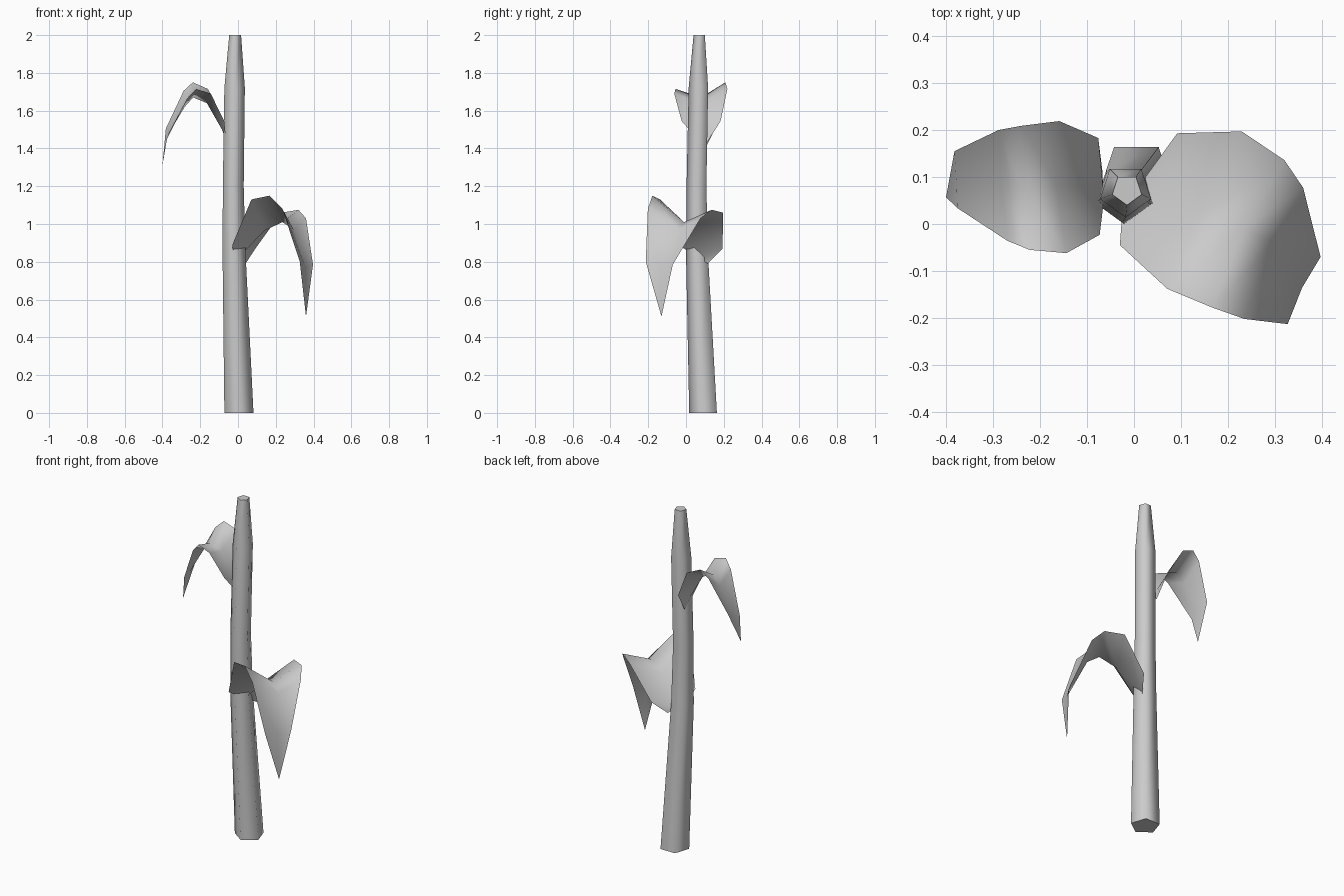
import bpy
import bmesh
import math

cube = bpy.data.objects.get("Cube")
if cube:
    bpy.data.objects.remove(cube, do_unlink=True)

grey = bpy.data.materials.new("plant_grey")
grey.use_nodes = True
colour = (0.6, 0.6, 0.6, 1)
grey.diffuse_color = colour
grey.node_tree.nodes["Principled BSDF"].inputs["Base Color"].default_value = colour


def loft(name, rows, closed=False):
    """Skin equal-length rows of points with quads, capping the ends if closed."""
    bm = bmesh.new()
    grid = [[bm.verts.new(p) for p in row] for row in rows]
    count = len(grid[0])
    for a, b in zip(grid, grid[1:]):
        for i in range(count if closed else count - 1):
            j = (i + 1) % count
            bm.faces.new((a[i], a[j], b[j], b[i]))
    if closed:
        bm.faces.new(grid[0][::-1])
        bm.faces.new(grid[-1])
    # Rows that shrink to one point become triangles
    bmesh.ops.remove_doubles(bm, verts=bm.verts[:], dist=0.0001)
    mesh = bpy.data.meshes.new(name)
    bm.to_mesh(mesh)
    bm.free()
    mesh.materials.append(grey)
    obj = bpy.data.objects.new(name, mesh)
    bpy.context.collection.objects.link(obj)
    bpy.ops.object.select_all(action="DESELECT")
    obj.select_set(True)
    bpy.context.view_layer.objects.active = obj
    return obj


def pentagon(x, y, z, r):
    angles = [math.radians(72 * i - 90) for i in range(5)]
    return [(x + r * math.cos(a), y + r * math.sin(a), z) for a in angles]


# Stem: leaning five-sided stalk, tapered near the top
stem_sections = [
    (0.005, 0.098, 0.0, 0.081),
    (-0.021, 0.064, 0.85, 0.064),
    (-0.025, 0.061, 1.2, 0.058),
    (-0.018, 0.071, 1.72, 0.057),
    (-0.015, 0.073, 2.0, 0.033),
]
loft("stem", [pentagon(*s) for s in stem_sections], closed=True)
bpy.ops.object.shade_smooth_by_angle(angle=math.radians(75))

# Leaves: rows of front edge, midrib and back edge, ending in a drooping tip
lower_tip = (0.36, -0.13, 0.51)
lower_rows = [
    [(-0.024, 0.04, 0.84), (0.01, 0.08, 0.815), (0.04, 0.114, 0.79)],
    [(-0.03, -0.045, 0.89), (0.03, 0.07, 0.85), (0.092, 0.193, 0.87)],
    [(0.071, -0.138, 1.13), (0.14, 0.02, 0.965), (0.229, 0.197, 1.06)],
    [(0.167, -0.178, 1.15), (0.235, -0.01, 1.01), (0.32, 0.136, 1.075)],
    [(0.235, -0.202, 1.08), (0.295, -0.04, 0.97), (0.36, 0.077, 1.03)],
    [(0.327, -0.213, 0.8), (0.358, -0.135, 0.77), (0.397, -0.07, 0.785)],
    [lower_tip] * 3,
]
upper_tip = (-0.4, 0.057, 1.31)
upper_rows = [
    [(-0.065, 0.043, 1.47), (-0.066, 0.08, 1.45), (-0.067, 0.11, 1.43)],
    [(-0.073, -0.023, 1.545), (-0.085, 0.08, 1.5), (-0.076, 0.183, 1.545)],
    [(-0.144, -0.062, 1.69), (-0.165, 0.08, 1.64), (-0.159, 0.219, 1.715)],
    [(-0.222, -0.055, 1.715), (-0.238, 0.08, 1.67), (-0.239, 0.209, 1.75)],
    [(-0.269, -0.036, 1.665), (-0.282, 0.085, 1.62), (-0.288, 0.2, 1.705)],
    [(-0.376, 0.034, 1.45), (-0.378, 0.09, 1.46), (-0.382, 0.155, 1.505)],
    [upper_tip] * 3,
]
for name, rows in (("lower_leaf", lower_rows), ("upper_leaf", upper_rows)):
    loft(name, rows)
    bpy.ops.object.shade_smooth()
